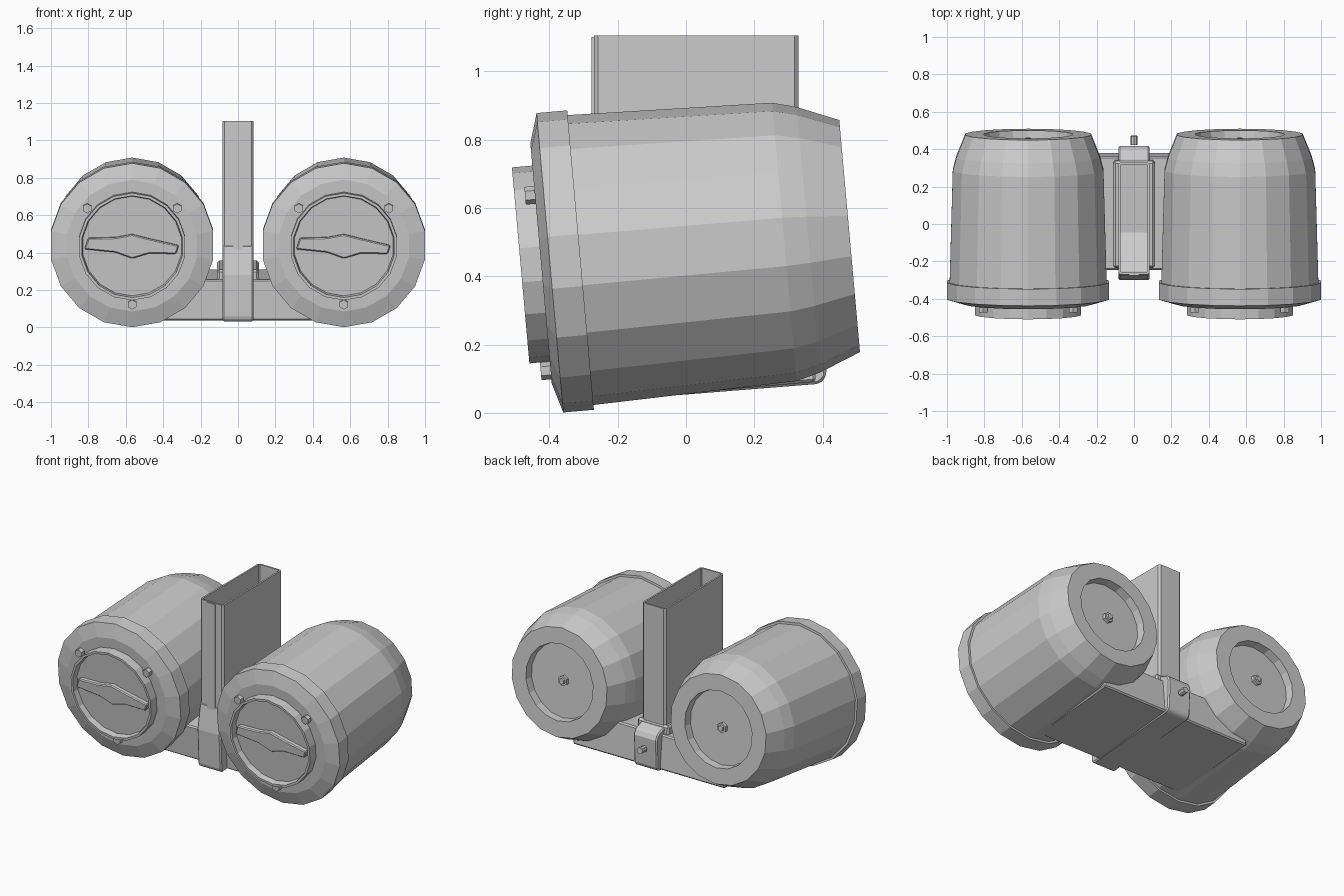
import bpy, bmesh
from math import sin, cos, pi, radians

if "Cube" in bpy.data.objects:
    bpy.data.objects.remove(bpy.data.objects["Cube"])

TILT = radians(5.1)
AXIS_Z = 0.475


def finish(name, bm, x=0.0, tilted=True, bevel=0.0):
    bmesh.ops.remove_doubles(bm, verts=bm.verts, dist=1e-5)
    bmesh.ops.recalc_face_normals(bm, faces=bm.faces)
    me = bpy.data.meshes.new(name)
    bm.to_mesh(me)
    bm.free()
    ob = bpy.data.objects.new(name, me)
    bpy.context.collection.objects.link(ob)
    if tilted:
        ob.location = (x, 0, AXIS_Z)
        ob.rotation_euler = (TILT, 0, 0)
    if bevel:
        m = ob.modifiers.new("edge", "BEVEL")
        m.width, m.segments = bevel, 1
    return ob


def lathe(name, profile, sides, x=0.0, off=(0, 0)):
    """Revolve (y, radius) points around the y axis."""
    bm = bmesh.new()
    rings = []
    for y, r in profile:
        rings.append([bm.verts.new((off[0] + r * sin(2 * pi * i / sides), y,
                                    off[1] + r * cos(2 * pi * i / sides)))
                      for i in range(sides if r else 1)])
    for a, b in zip(rings, rings[1:]):
        for i in range(sides):
            j = (i + 1) % sides
            if len(a) == 1:
                bm.faces.new((a[0], b[i], b[j]))
            elif len(b) == 1:
                bm.faces.new((a[i], a[j], b[0]))
            else:
                bm.faces.new((a[i], a[j], b[j], b[i]))
    return finish(name, bm, x)


def prism(name, pts, place, lo, hi, **kw):
    """Extrude a 2D outline; place(u, v, depth) gives the 3D point."""
    bm = bmesh.new()
    a = [bm.verts.new(place(u, v, lo)) for u, v in pts]
    b = [bm.verts.new(place(u, v, hi)) for u, v in pts]
    bm.faces.new(a)
    bm.faces.new(b)
    n = len(pts)
    for i in range(n):
        j = (i + 1) % n
        bm.faces.new((a[i], a[j], b[j], b[i]))
    return finish(name, bm, **kw)


def along_x(u, v, d):
    return (d, u, v)


def along_y(u, v, d):
    return (u, d, v)


def box(name, hx, y0, y1, z0, z1, **kw):
    return prism(name, [(y0, z0), (y1, z0), (y1, z1), (y0, z1)], along_x, -hx, hx, **kw)


# barrels with front knobs, handles and bolts
barrel = [(-.426, 0), (-.426, .353), (-.40, .44), (-.31, .44), (-.31, .426),
          (.289, .409), (.36, .39), (.481, .341), (.481, .24), (.43, .235), (.43, 0)]
knob = [(-.42, 0), (-.42, .288), (-.486, .288), (-.486, .273), (-.45, .267), (-.45, 0)]
handle = [(-.255, -.015), (-.235, .045), (-.09, .048), (0, .065), (.09, .042),
          (.25, .005), (.235, -.04), (.09, -.038), (0, -.065), (-.09, -.032)]
for side, cx in (("left", -.566), ("right", .566)):
    lathe(f"{side}_barrel", barrel, 18, cx)
    lathe(f"{side}_knob", knob, 18, cx)
    prism(f"{side}_handle", handle, along_y, -.478, -.44, x=cx, bevel=.006)
    for k, ang in enumerate((-90, 40, 140)):
        a = radians(ang)
        lathe(f"{side}_front_bolt_{k}", [(-.42, 0), (-.42, .026), (-.455, .026), (-.455, 0)],
              6, cx, (.314 * cos(a), .314 * sin(a)))
    lathe(f"{side}_back_bolt", [(.42, 0), (.42, .033), (.45, .033), (.45, .02),
                                (.462, .018), (.462, 0)], 6, cx)

# cross bar that carries both barrels
box("cross_bar", .54, -.265, .345, -.416, -.197, bevel=.008)

# saddle on top of the bar
box("saddle", .112, -.25, .325, -.21, -.145, bevel=.012)

# clamp foot around the bar
foot = [(-.272, .44), (-.300, .28), (-.290, .05), (-.275, .032), (.39, .085), (.41, .105),
        (.418, .29), (.40, .325), (.345, .345), (.325, .345), (0, .3), (-.25, .44)]
prism("clamp_foot", foot, along_x, -.083, .083, tilted=False, bevel=.008)
lathe("clamp_bolt", [(.40, 0), (.40, .02), (.447, .02), (.447, 0)], 8, 0, (0, -.29))

# upright sleeve, open at the top
bm = bmesh.new()
c, hx, y0, y1 = .012, .083, -.27, .33
outline = [(-hx + c, y0), (hx - c, y0), (hx, y0 + c), (hx, y1 - c),
           (hx - c, y1), (-hx + c, y1), (-hx, y1 - c), (-hx, y0 + c)]
low = [bm.verts.new((x, y, .06 + .08 * (y - y0))) for x, y in outline]
top = [bm.verts.new((x, y, 1.105)) for x, y in outline]
for i in range(8):
    j = (i + 1) % 8
    bm.faces.new((low[i], low[j], top[j], top[i]))
bm.faces.new(low)
sleeve = finish("upright_sleeve", bm, tilted=False)
m = sleeve.modifiers.new("wall", "SOLIDIFY")
m.thickness, m.offset = .012, -1

# raised rib down the front of the sleeve
box("front_rib", .028, -.276, -.262, .40, 1.10, tilted=False)
